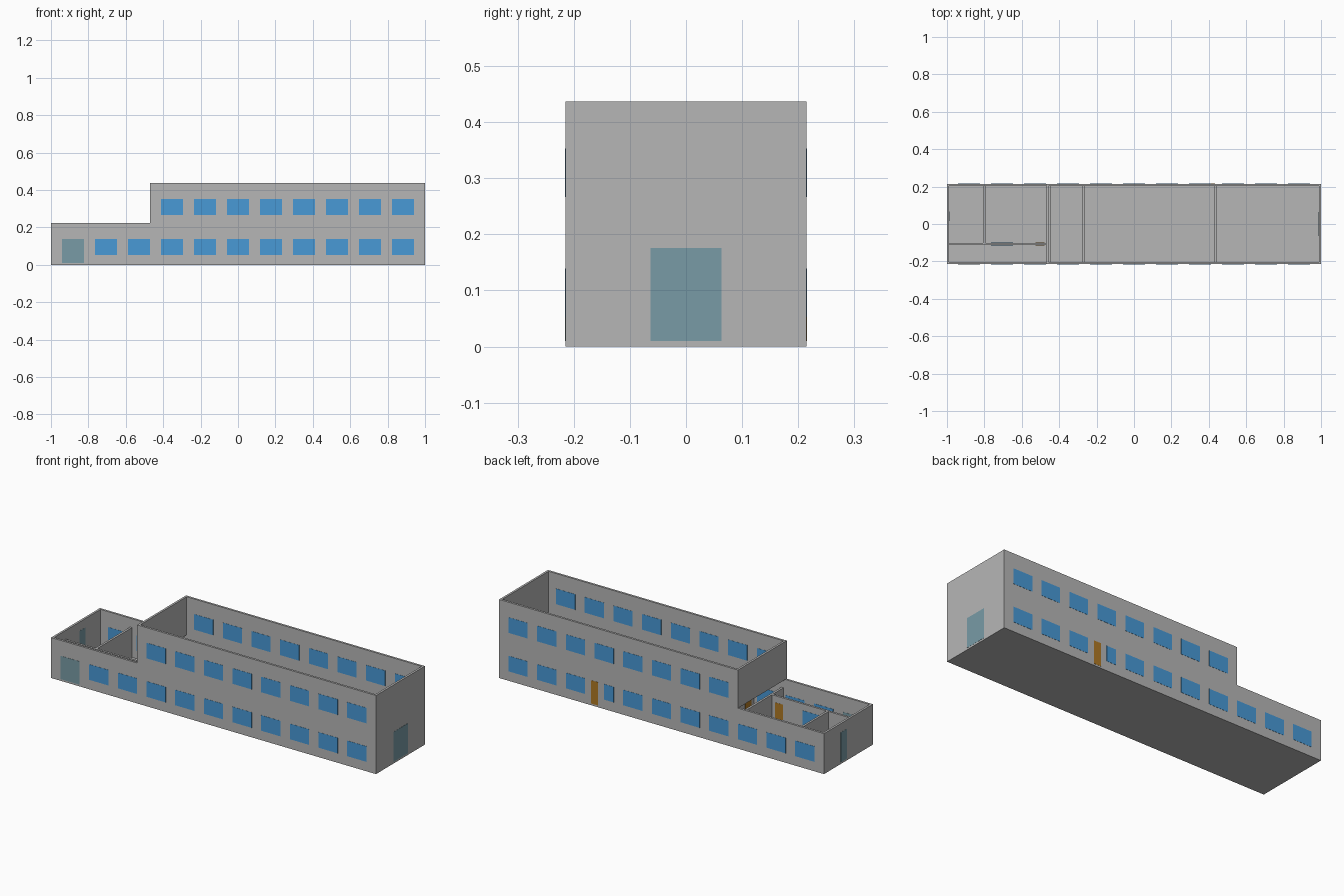
import bpy

if "Cube" in bpy.data.objects:
    bpy.data.objects.remove(bpy.data.objects["Cube"])

# ---- materials ----
def mat(name, rgb):
    m = bpy.data.materials.new(name)
    m.diffuse_color = (*rgb, 1)
    m.use_nodes = True
    m.node_tree.nodes["Principled BSDF"].inputs["Base Color"].default_value = m.diffuse_color
    return m

GREY = mat("wall_grey", (0.47, 0.47, 0.47))
BLUE = mat("window_blue", (0.065, 0.32, 0.67))
TEAL = mat("glass_door_teal", (0.19, 0.33, 0.38))
BROWN = mat("door_brown", (0.43, 0.19, 0.018))

# ---- helpers ----
def prism(name, profile, y0, y1, material):
    """Extrude an x-z profile along y."""
    n = len(profile)
    verts = [(x, y0, z) for x, z in profile] + [(x, y1, z) for x, z in profile]
    faces = [list(range(n)), list(range(2 * n - 1, n - 1, -1))]
    faces += [[i, i + n, (i + 1) % n + n, (i + 1) % n] for i in range(n)]
    me = bpy.data.meshes.new(name)
    me.from_pydata(verts, [], faces)
    me.materials.append(material)
    ob = bpy.data.objects.new(name, me)
    bpy.context.collection.objects.link(ob)
    return ob

def box(name, x0, x1, y0, y1, z0, z1, material=GREY):
    return prism(name, [(x0, z0), (x1, z0), (x1, z1), (x0, z1)], y0, y1, material)

L, W, T = 1.0, 0.215, 0.012        # half length, half width, wall thickness
LOW, HIGH, STEP = 0.225, 0.437, -0.47
PART = 0.176                       # partition height
FLOOR = 0.01
E = 0.001                          # how far panes stand proud of a wall

def pane_y(name, x0, x1, wall_y, z0, z1, material):
    """Pane set through a wall running along x (wall_y is its lower y)."""
    box(name, x0, x1, wall_y - E, wall_y + T + E, z0, z1, material)

def pane_x(name, wall_x, y0, y1, z0, z1, material):
    """Pane set through a wall running along y."""
    box(name, wall_x - E, wall_x + T + E, y0, y1, z0, z1, material)

# ---- floor and outer shell ----
box("floor_slab", -L, L, -W, W, 0, FLOOR)
stepped = [(-L, 0), (L, 0), (L, HIGH), (STEP, HIGH), (STEP, LOW), (-L, LOW)]
FRONT, BACK = -W, W - T
prism("front_wall", stepped, FRONT, FRONT + T, GREY)
prism("back_wall", stepped, BACK, BACK + T, GREY)
box("left_end_wall", -L, -L + T, -W + T, W - T, 0, LOW)
box("right_end_wall", L - T, L, -W + T, W - T, 0, HIGH)
box("upper_end_wall", STEP, STEP + T, -W + T, W - T, LOW, HIGH)

# ---- inner partitions ----
CORRIDOR = -0.113
for name, x in (("wing_divider", STEP + T), ("stair_divider", -0.277), ("hall_divider", 0.43)):
    box(name, x, x + T, -W + T, W - T, FLOOR, PART)
box("corridor_partition", -L + T, STEP + T, CORRIDOR, CORRIDOR + T, FLOOR, PART)
box("room_divider", -0.806, -0.794, CORRIDOR + T, W - T, FLOOR, PART)

# ---- windows on a regular bay grid ----
BAY, HALF = 3 / 17, 1 / 17
LOWZ, HIGHZ = (0.053, 0.139), (0.267, 0.353)
for k in range(11):
    c = 15 / 17 - k * BAY
    if k < 8:
        for side, y in (("front", FRONT), ("back", BACK)):
            pane_y(f"{side}_upper_window", c - HALF, c + HALF, y, *HIGHZ, BLUE)
    if k < 10:
        pane_y("front_lower_window", c - HALF, c + HALF, FRONT, *LOWZ, BLUE)
    # the bay beside the back door has a half-width window
    pane_y("back_lower_window", c - HALF, c if k == 3 else c + HALF, BACK, *LOWZ, BLUE)
pane_y("corridor_window", -0.765, -0.647, CORRIDOR, *LOWZ, BLUE)

# ---- doors ----
pane_y("front_glass_door", -16 / 17, -14 / 17, FRONT, FLOOR, 0.139, TEAL)
pane_x("right_glass_door", L - T - E, -0.063, 0.063, FLOOR, PART, TEAL)
pane_x("right_glass_door_face", L - T, -0.063, 0.063, FLOOR, PART, TEAL)
pane_x("left_glass_door", -L, 0.016, 0.068, FLOOR, PART, TEAL)
pane_y("back_door", 0.391, 0.434, BACK, FLOOR, 0.139, BROWN)
pane_y("corridor_door", -0.527, -0.479, CORRIDOR, FLOOR, 0.139, BROWN)
pane_x("stair_door", -0.277, -0.178, -0.125, FLOOR, 0.139, BROWN)
